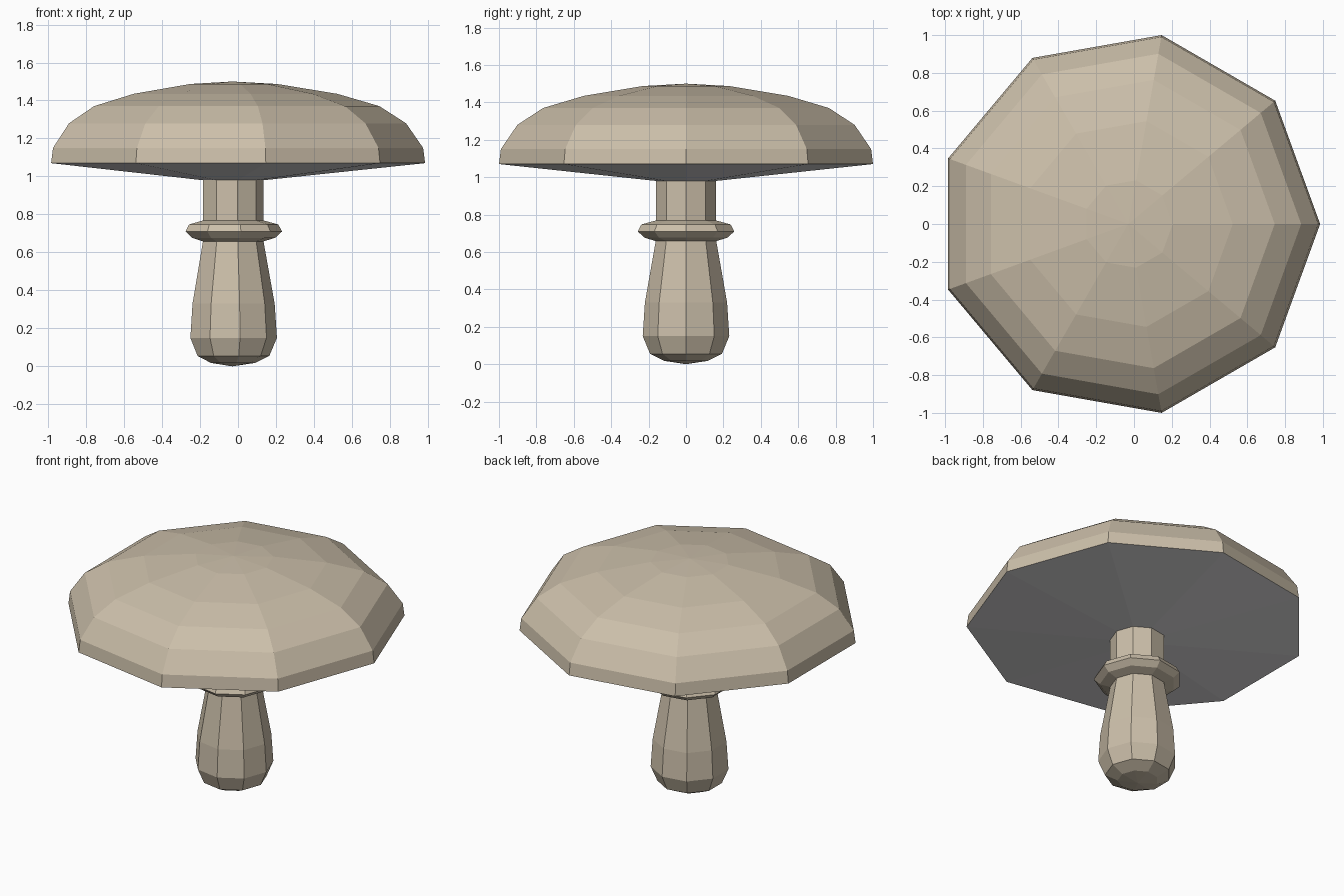
import bpy, bmesh, math

if "Cube" in bpy.data.objects:
    bpy.data.objects.remove(bpy.data.objects["Cube"])

SIDES = 9
CENTRE_X = -0.03  # a nine-sided outline is off-centre along x


def material(name, rgb):
    m = bpy.data.materials.new(name)
    m.diffuse_color = (*rgb, 1)
    m.use_nodes = True
    m.node_tree.nodes["Principled BSDF"].inputs["Base Color"].default_value = m.diffuse_color
    return m


tan = material("warm tan", (0.60, 0.52, 0.40))
grey = material("pale grey", (0.72, 0.71, 0.72))


def lathe(name, profile, mats):
    """Nine-sided turned solid from (radius, z), listed bottom to top, closed at both ends."""
    bm = bmesh.new()
    rings = []
    for r, z in profile:
        if r == 0:
            rings.append([bm.verts.new((CENTRE_X, 0, z))] * SIDES)
        else:
            rings.append([bm.verts.new((CENTRE_X + r * math.cos(2 * math.pi * i / SIDES),
                                        r * math.sin(2 * math.pi * i / SIDES), z))
                          for i in range(SIDES)])
    for a, b in zip(rings, rings[1:]):
        for i in range(SIDES):
            j = (i + 1) % SIDES
            corners = list(dict.fromkeys((a[i], a[j], b[j], b[i])))
            bm.faces.new(corners)
    bmesh.ops.recalc_face_normals(bm, faces=bm.faces)
    # second material goes on the faces that look down
    if len(mats) > 1:
        for f in bm.faces:
            f.material_index = 1 if f.normal.z < -0.3 else 0
    me = bpy.data.meshes.new(name)
    bm.to_mesh(me)
    bm.free()
    for m in mats:
        me.materials.append(m)
    ob = bpy.data.objects.new(name, me)
    bpy.context.collection.objects.link(ob)
    return ob


# Cap: shallow cone underneath, faceted dome above
lathe("cap", [(0, 0.978), (0.165, 0.98), (1.0154, 1.07), (1.005, 1.15), (0.915, 1.28),
              (0.775, 1.37), (0.553, 1.435), (0.235, 1.487), (0, 1.50)], [tan, grey])

# Stem: rounded bulb tapering into a straight neck
lathe("stem", [(0, 0.0), (0.12, 0.018), (0.195, 0.055), (0.235, 0.15), (0.223, 0.33),
               (0.164, 0.66), (0.164, 0.985), (0, 0.985)], [tan])

# Collar ring around the stem
lathe("collar", [(0, 0.658), (0.165, 0.658), (0.226, 0.677), (0.262, 0.71), (0.242, 0.747),
                 (0.165, 0.768), (0, 0.768)], [tan])
